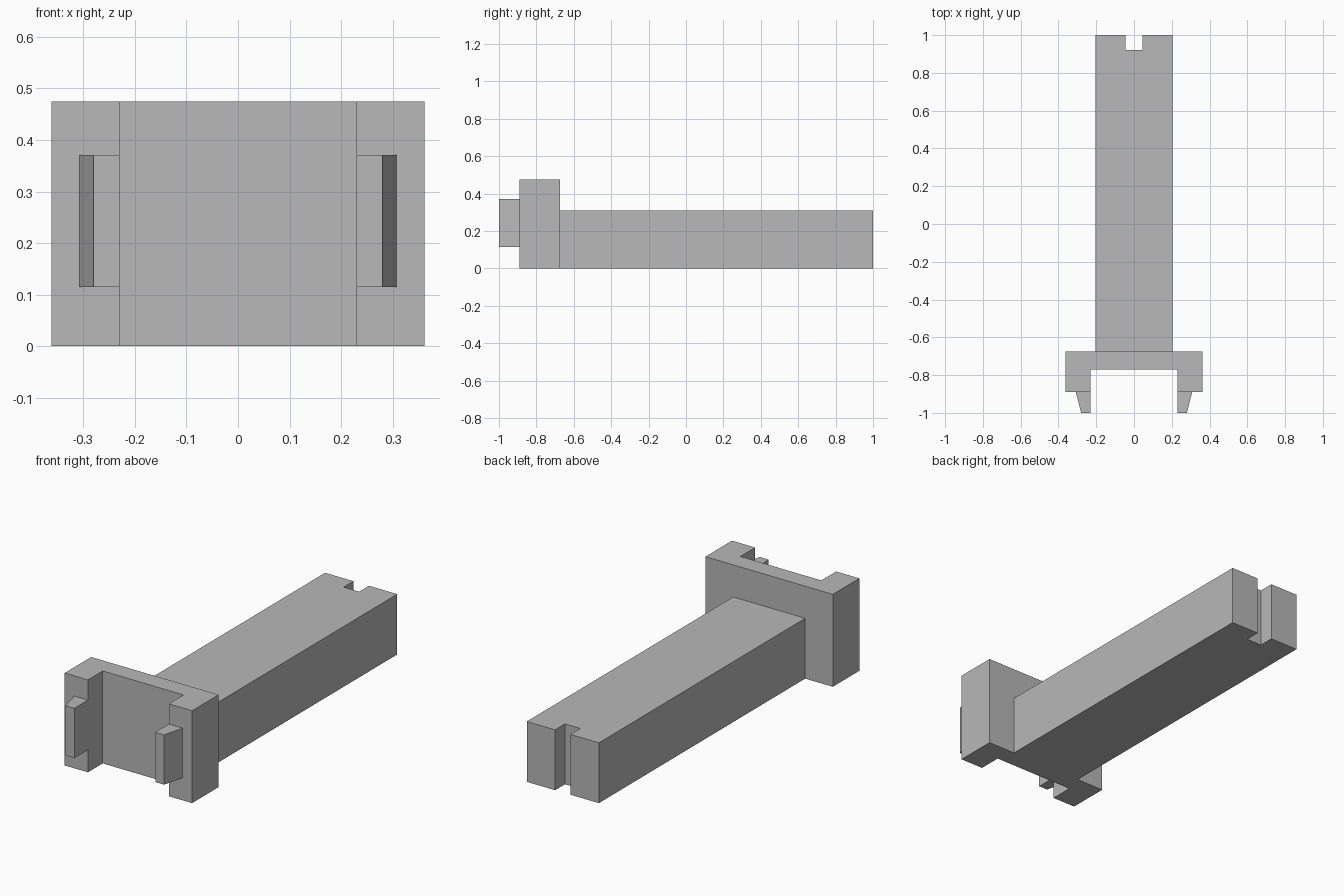
import bpy
import bmesh

cube = bpy.data.objects.get("Cube")
if cube:
    bpy.data.objects.remove(cube, do_unlink=True)

# Single grey material
grey = bpy.data.materials.new("plain grey")
grey.use_nodes = True
colour = (0.48, 0.48, 0.48, 1)
grey.diffuse_color = colour
grey.node_tree.nodes["Principled BSDF"].inputs["Base Color"].default_value = colour


def prism(name, outline, bottom, top):
    """Extrude a plan outline (x, y) from bottom to top."""
    bm = bmesh.new()
    face = bm.faces.new([bm.verts.new((x, y, bottom)) for x, y in outline])
    result = bmesh.ops.extrude_face_region(bm, geom=[face])
    raised = [v for v in result["geom"] if isinstance(v, bmesh.types.BMVert)]
    bmesh.ops.translate(bm, verts=raised, vec=(0, 0, top - bottom))
    bmesh.ops.recalc_face_normals(bm, faces=bm.faces)
    mesh = bpy.data.meshes.new(name)
    bm.to_mesh(mesh)
    bm.free()
    mesh.materials.append(grey)
    obj = bpy.data.objects.new(name, mesh)
    bpy.context.collection.objects.link(obj)
    return obj


def mirrored(half):
    """Complete a half outline across x = 0."""
    return half + [(-x, y) for x, y in reversed(half)]


BACK, HEAD_BACK, RECESS, HEAD_FRONT, FRONT = 1, -0.675, -0.77, -0.89, -1
INNER = 0.23

# Long bar with a notch through its back end
prism("bar", mirrored([(0.044, 0.92), (0.044, BACK), (0.205, BACK),
                       (0.205, HEAD_BACK)]), 0, 0.31)

# Wide head with a channel down its front
prism("head", mirrored([(INNER, RECESS), (INNER, HEAD_FRONT), (0.362, HEAD_FRONT),
                        (0.362, HEAD_BACK)]), 0, 0.475)

# Tapered tabs on the two head arms
for side, label in ((1, "left"), (-1, "right")):
    tab = [(INNER, HEAD_FRONT), (INNER, FRONT), (0.28, FRONT), (0.308, HEAD_FRONT)]
    prism(label + "_tab", [(side * x, y) for x, y in tab], 0.115, 0.371)
